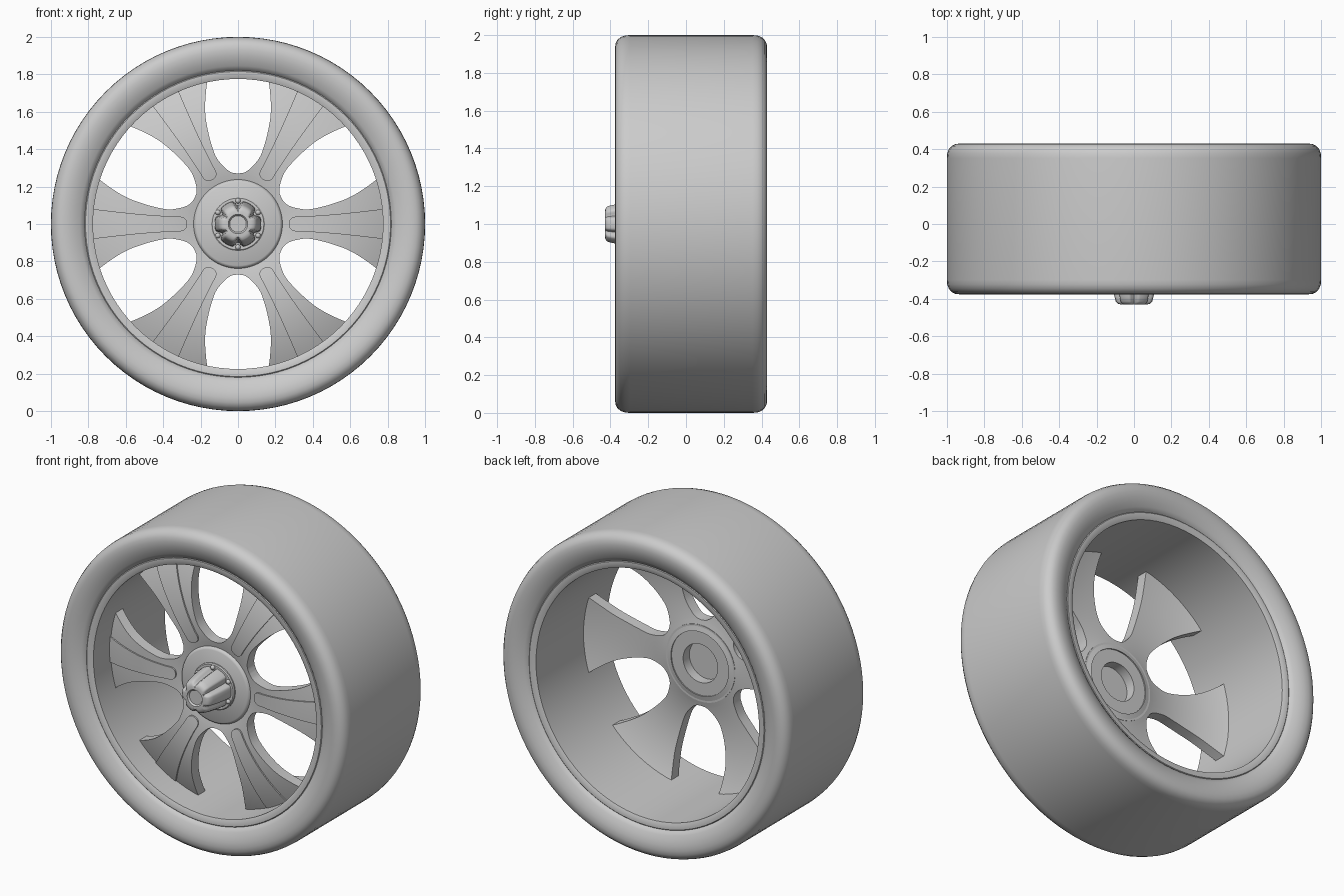
import bpy, bmesh, math

cube = bpy.data.objects.get("Cube")
if cube:
    bpy.data.objects.remove(cube, do_unlink=True)

gray = bpy.data.materials.new("plain_gray")
gray.use_nodes = True
gray.diffuse_color = (0.6, 0.6, 0.6, 1)
gray.node_tree.nodes["Principled BSDF"].inputs["Base Color"].default_value = (0.6, 0.6, 0.6, 1)

AXLE = 1.0      # height of the wheel centre
SPOKES = 6


def polar(r, angle, y):
    return (r * math.cos(angle), y, AXLE + r * math.sin(angle))


def finish(bm, name, sharp=35):
    bmesh.ops.recalc_face_normals(bm, faces=bm.faces)
    mesh = bpy.data.meshes.new(name)
    bm.to_mesh(mesh)
    bm.free()
    mesh.materials.append(gray)
    obj = bpy.data.objects.new(name, mesh)
    bpy.context.collection.objects.link(obj)
    bpy.ops.object.select_all(action='DESELECT')
    obj.select_set(True)
    bpy.context.view_layer.objects.active = obj
    bpy.ops.object.shade_smooth_by_angle(angle=math.radians(sharp))
    return obj


def lathe(name, profile, closed=False, segs=96, shape=lambda a, r: r, sharp=35):
    """Turn a (radius, y) profile around the axle."""
    bm = bmesh.new()
    rings = []
    for r, y in profile:
        angles = [math.tau * i / segs for i in range(segs)]
        rings.append([bm.verts.new(polar(shape(a, r), a, y)) for a in angles])
    if closed:
        rings.append(rings[0])
    for a, b in zip(rings, rings[1:]):
        for i in range(segs):
            j = (i + 1) % segs
            bm.faces.new((a[i], a[j], b[j], b[i]))
    bmesh.ops.remove_doubles(bm, verts=bm.verts, dist=1e-5)
    return finish(bm, name, sharp)


def smooth_rows(rows, steps=4):
    """Catmull-Rom interpolation of (radius, half width) pairs."""
    pts = [rows[0]] + rows + [rows[-1]]
    out = []
    for p, q, s, t in zip(pts, pts[1:], pts[2:], pts[3:]):
        for k in range(steps):
            u = k / steps
            out.append(tuple(
                b + 0.5 * u * (c - a + u * (2 * a - 5 * b + 4 * c - d + u * (3 * (b - c) + d - a)))
                for a, b, c, d in zip(p, q, s, t)))
    return out + [rows[-1]]


def spoke_face(r):
    """Gently arched front of the spokes."""
    return -0.235 + 0.6 * (r - 0.42) ** 2


def spoke_sheet(name, rows, lift, thick, cols=12):
    """Repeat a (radius, half angle) sector on every spoke and thicken it backwards."""
    bm = bmesh.new()
    for s in range(SPOKES):
        mid = math.tau * s / SPOKES
        grid = [[bm.verts.new(polar(r, mid + h * (2 * c / cols - 1), spoke_face(r) - lift))
                 for c in range(cols + 1)] for r, h in rows]
        for a, b in zip(grid, grid[1:]):
            for c in range(cols):
                bm.faces.new((a[c], a[c + 1], b[c + 1], b[c]))
    bmesh.ops.remove_doubles(bm, verts=bm.verts, dist=1e-5)
    ext = bmesh.ops.extrude_face_region(bm, geom=bm.faces[:], use_keep_orig=True)
    moved = [g for g in ext["geom"] if isinstance(g, bmesh.types.BMVert)]
    bmesh.ops.translate(bm, verts=moved, vec=(0, thick, 0))
    return finish(bm, name)


# Tyre: flat tread with bulging sidewalls, mirrored about its middle
MID = 0.027
wall = [(0.81, 0.3), (0.82, 0.362), (0.845, 0.378), (0.87, 0.39), (0.9, 0.4), (0.93, 0.403),
        (0.955, 0.4), (0.975, 0.39), (0.99, 0.372), (0.998, 0.35), (1.0, 0.325)]
tyre = [(r, MID - d) for r, d in wall] + [(r, MID + d) for r, d in reversed(wall)]
lathe("tyre", tyre, closed=True, sharp=50)

# Rim barrel with a narrow lip at both ends
lip = [(0.825, 0.355), (0.815, 0.364), (0.795, 0.364), (0.775, 0.355)]
lathe("rim_barrel", [(r, MID - d) for r, d in lip] + [(r, MID + d) for r, d in reversed(lip)],
      closed=True, sharp=40)

# Six spokes flaring outwards between rounded windows
spoke_outline = [(0.27, 30), (0.278, 22.8), (0.308, 16.9), (0.368, 12.2), (0.443, 11.5),
                 (0.546, 12.4), (0.625, 13.7), (0.72, 16.2), (0.785, 18)]
rows = [(0.2, 30), (0.235, 30)] + smooth_rows(spoke_outline)
spoke_sheet("spokes", [(r, math.radians(h)) for r, h in rows], 0, 0.07)

# Raised tapering inlay on each spoke
inlay = [(0.272, 0), (0.277, 0.02), (0.29, 0.033), (0.31, 0.039), (0.35, 0.04),
         (0.5, 0.05), (0.65, 0.065), (0.78, 0.08)]
spoke_sheet("spoke_inlays", [(r, math.asin(w / r)) for r, w in smooth_rows(inlay)], 0.009, 0.03, 6)

# Hub disc with a blind bore behind
lathe("hub", [(0, -0.232), (0.222, -0.232), (0.232, -0.226), (0.24, -0.21), (0.24, -0.143),
              (0.12, -0.143), (0.12, -0.205), (0, -0.205)], segs=64)
lathe("nut_flange", [(0, -0.246), (0.138, -0.246), (0.144, -0.24), (0.144, -0.22)], segs=64)


# Centre nut with six grooves and a dished tip
def grooved(a, r):
    if r < 0.08:
        return r
    return r * (1 - 0.2 * max(0, math.cos(SPOKES * (a - math.pi / 2))) ** 2)


lathe("centre_nut", [(0.125, -0.235), (0.122, -0.28), (0.112, -0.35), (0.104, -0.39),
                     (0.097, -0.415), (0.085, -0.426), (0.07, -0.43), (0.052, -0.43),
                     (0.044, -0.42), (0, -0.42)], shape=grooved)

# Small bolts sitting in the grooves
bm = bmesh.new()
for s in range(SPOKES):
    new = bmesh.ops.create_uvsphere(bm, u_segments=16, v_segments=8, radius=0.014)
    bmesh.ops.translate(bm, verts=new["verts"],
                        vec=polar(0.124, math.pi / 2 + math.tau * s / SPOKES, -0.25))
finish(bm, "bolts", 60)
